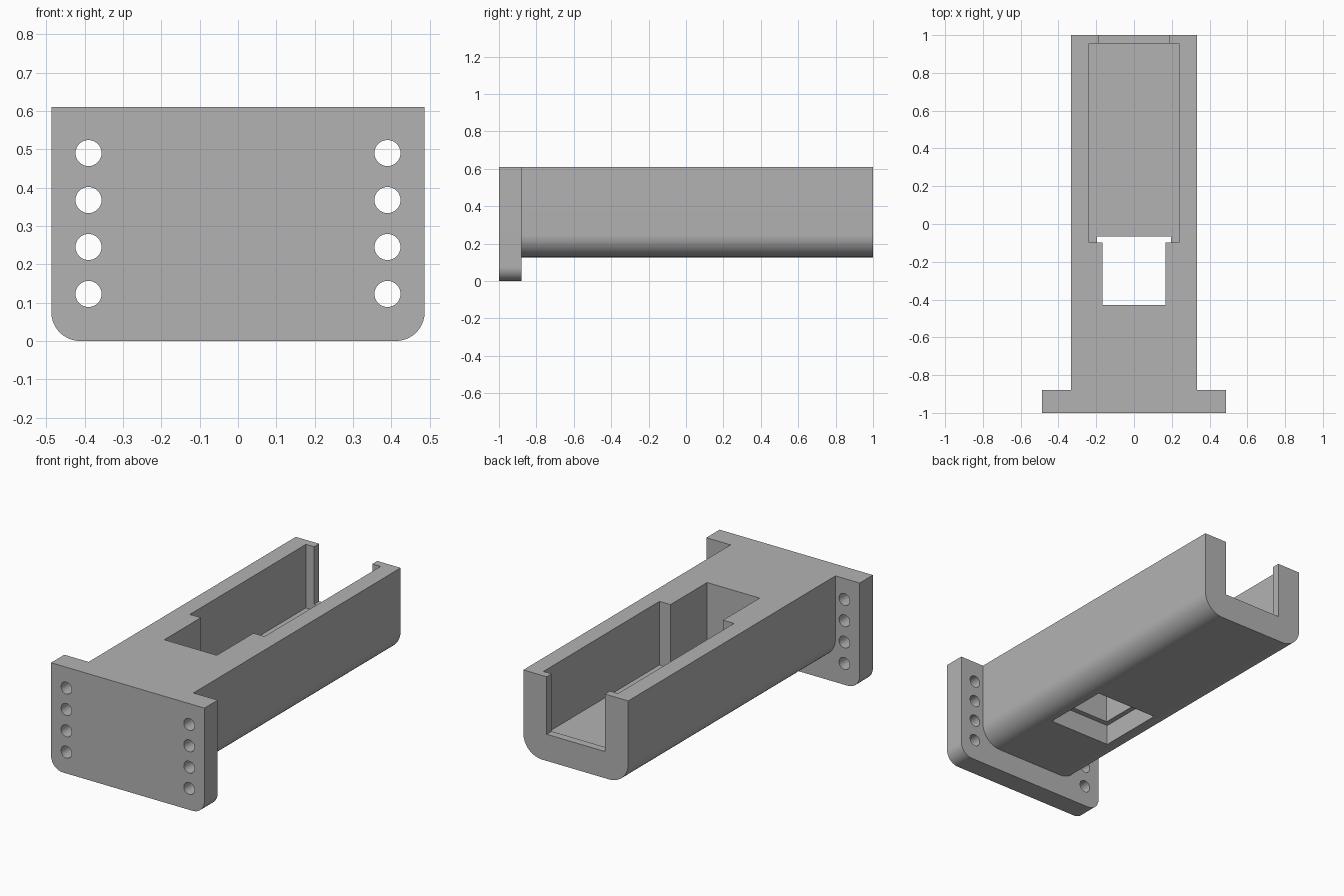
import bpy, bmesh, math
from mathutils import Matrix, Vector

cube = bpy.data.objects.get("Cube")
if cube:
    bpy.data.objects.remove(cube, do_unlink=True)

TOP = 0.61
grey = bpy.data.materials.new("plain_grey")
grey.use_nodes = True
grey.diffuse_color = (0.45, 0.45, 0.45, 1)
grey.node_tree.nodes["Principled BSDF"].inputs["Base Color"].default_value = grey.diffuse_color


def finish(name, bm):
    bmesh.ops.recalc_face_normals(bm, faces=bm.faces)
    mesh = bpy.data.meshes.new(name)
    bm.to_mesh(mesh)
    bm.free()
    mesh.materials.append(grey)
    obj = bpy.data.objects.new(name, mesh)
    bpy.context.collection.objects.link(obj)
    return obj


def rounded_bar(name, half, bottom, radius, y0, y1):
    """Bar along y with a square top and rounded lower corners."""
    right = [(half, TOP)]
    for i in range(17):
        a = math.radians(90) * i / 16
        right.append((half - radius + radius * math.cos(a),
                      bottom + radius - radius * math.sin(a)))
    outline = right + [(-x, z) for x, z in reversed(right)]
    bm = bmesh.new()
    face = bm.faces.new([bm.verts.new((x, y0, z)) for x, z in outline])
    out = bmesh.ops.extrude_face_region(bm, geom=[face])
    verts = [g for g in out["geom"] if isinstance(g, bmesh.types.BMVert)]
    bmesh.ops.translate(bm, verts=verts, vec=(0, y1 - y0, 0))
    return finish(name, bm)


def box(name, half, y0, y1, z0, z1):
    bm = bmesh.new()
    bmesh.ops.create_cube(bm, size=1)
    bmesh.ops.scale(bm, verts=bm.verts, vec=(half * 2, y1 - y0, z1 - z0))
    bmesh.ops.translate(bm, verts=bm.verts, vec=(0, (y0 + y1) / 2, (z0 + z1) / 2))
    return finish(name, bm)


def bolt_hole(name, x, z):
    bm = bmesh.new()
    spin = Matrix.Translation(Vector((x, -0.94, z))) @ Matrix.Rotation(math.pi / 2, 4, 'X')
    bmesh.ops.create_cone(bm, cap_ends=True, segments=32, radius1=0.034,
                          radius2=0.034, depth=0.3, matrix=spin)
    return finish(name, bm)


def combine(body, tool, operation):
    mod = body.modifiers.new(tool.name, 'BOOLEAN')
    mod.operation = operation
    mod.solver = 'EXACT'
    mod.object = tool
    bpy.context.view_layer.objects.active = body
    bpy.ops.object.modifier_apply(modifier=mod.name)
    bpy.data.objects.remove(tool, do_unlink=True)


# Beam joined to the mounting plate
body = rounded_bar("channel_bracket", 0.333, 0.127, 0.12, -0.94, 1.0)
combine(body, rounded_bar("mounting_plate", 0.487, 0.0, 0.075, -1.0, -0.88), 'UNION')

# Long tray, open end slot with a low lip, and the stepped square window
FLOOR = 0.245
cutters = [
    box("tray", 0.237, -0.098, 0.955, FLOOR, 0.8),
    box("end_slot", 0.185, 0.9, 1.1, 0.28, 0.8),
    box("upper_window", 0.167, -0.43, -0.08, 0.2, 0.8),
    box("lower_window", 0.196, -0.46, -0.065, 0.0, FLOOR),
]

# Two columns of bolt holes in the plate
for side in (-1, 1):
    for row in range(1, 5):
        cutters.append(bolt_hole("bolt_hole", side * 0.39, row * 0.1225))

for cutter in cutters:
    combine(body, cutter, 'DIFFERENCE')

bpy.ops.object.select_all(action='DESELECT')
body.select_set(True)
bpy.context.view_layer.objects.active = body
bpy.ops.object.shade_smooth_by_angle(angle=math.radians(30))
